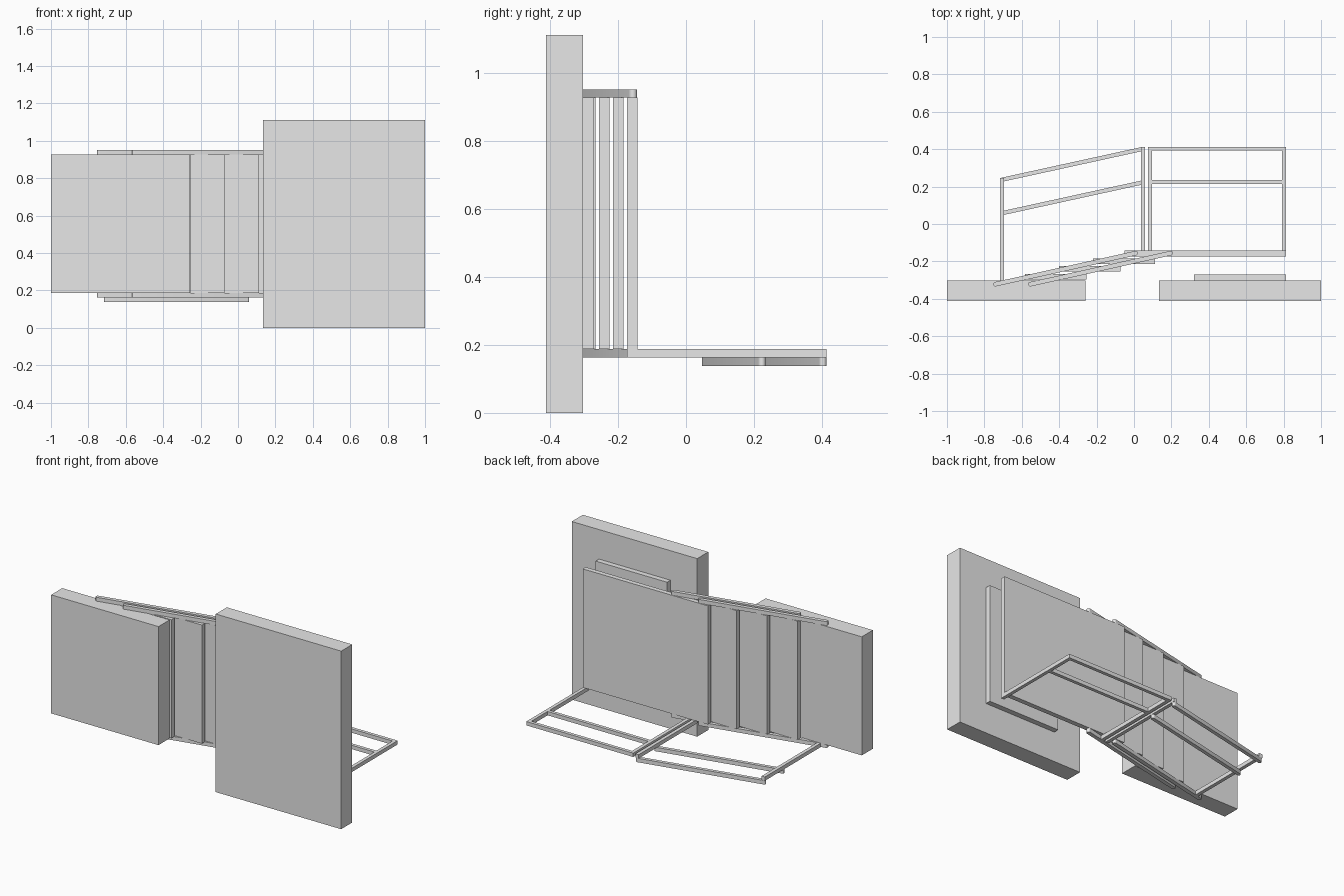
import bpy
import bmesh
from math import atan2, cos, sin, pi, radians
from mathutils import Vector

if "Cube" in bpy.data.objects:
    bpy.data.objects.remove(bpy.data.objects["Cube"], do_unlink=True)

GREY = (0.8, 0.8, 0.8, 1.0)
mat = bpy.data.materials.new("plain_grey")
mat.use_nodes = True
mat.diffuse_color = GREY
mat.node_tree.nodes["Principled BSDF"].inputs["Base Color"].default_value = GREY


def finish(name, bm):
    bmesh.ops.recalc_face_normals(bm, faces=bm.faces)
    mesh = bpy.data.meshes.new(name)
    bm.to_mesh(mesh)
    bm.free()
    mesh.materials.append(mat)
    obj = bpy.data.objects.new(name, mesh)
    bpy.context.collection.objects.link(obj)
    return obj


def prism(name, outline, z):
    """Extrude an outline in the xy plane between two heights."""
    bm = bmesh.new()
    face = bm.faces.new([bm.verts.new((x, y, z[0])) for x, y in outline])
    top = bmesh.ops.extrude_face_region(bm, geom=[face])["geom"]
    verts = [v for v in top if isinstance(v, bmesh.types.BMVert)]
    bmesh.ops.translate(bm, verts=verts, vec=(0, 0, z[1] - z[0]))
    return finish(name, bm)


def box(name, x, y, z):
    corners = [(x[0], y[0]), (x[1], y[0]), (x[1], y[1]), (x[0], y[1])]
    return prism(name, corners, z)


def round_bar(name, start, end, radius, z, steps=8):
    """Bar with rounded ends, running from start to end."""
    a, b = Vector(start), Vector(end)
    angle = atan2(b.y - a.y, b.x - a.x)
    outline = []
    for centre, turn in ((b, angle - pi / 2), (a, angle + pi / 2)):
        for i in range(steps + 1):
            t = turn + pi * i / steps
            outline.append((centre.x + radius * cos(t), centre.y + radius * sin(t)))
    obj = prism(name, outline, z)
    bpy.ops.object.select_all(action="DESELECT")
    obj.select_set(True)
    bpy.context.view_layer.objects.active = obj
    bpy.ops.object.shade_smooth_by_angle(angle=radians(40))
    return obj


DECK_Z = (0.187, 0.926)
LOW_Z = (0.163, 0.187)
HIGH_Z = (0.926, 0.95)
RAIL_Z = (0.138, 0.163)
GROUND_Y = (-0.412, -0.303)

# Ground slabs and the plate on the larger one
box("large_slab", (0.135, 1.0), GROUND_Y, (0, 1.11))
box("small_slab", (-1.0, -0.26), GROUND_Y, DECK_Z)
box("slab_plate", (0.32, 0.812), (-0.303, -0.27), DECK_Z)

# Landing and treads
box("landing", (-0.05, 0.812), (-0.173, -0.143), DECK_Z)
for i in range(1, 4):
    x, y = 0.293 - 0.182 * i, -0.143 - 0.041 * i
    box(f"tread_{i}", (x - 0.33, x), (y - 0.03, y), DECK_Z)

# Paired stringers on both sides of the stair
for side, z in (("lower", LOW_Z), ("upper", HIGH_Z)):
    for place, x in (("outer", -0.741), ("inner", -0.554)):
        round_bar(f"{side}_{place}_stringer", (x, -0.322),
                  (x + 0.75, -0.156), 0.012, z)

# Landing railing
box("landing_post_near", (0.075, 0.097), (-0.173, 0.413), LOW_Z)
box("landing_post_far", (0.791, 0.812), (-0.173, 0.413), LOW_Z)
for name, y in (("landing_top_rail", 0.413), ("landing_middle_rail", 0.234)):
    box(name, (0.097, 0.791), (y - 0.021, y), LOW_Z)

# Stair railing
box("stair_post_bottom", (-0.717, -0.695), (-0.303, 0.247), LOW_Z)
box("stair_post_top", (0.038, 0.06), (-0.173, 0.413), LOW_Z)
for name, y in (("stair_top_rail", 0.237), ("stair_middle_rail", 0.058)):
    round_bar(name, (-0.705, y), (0.049, y + 0.165), 0.011, RAIL_Z)
